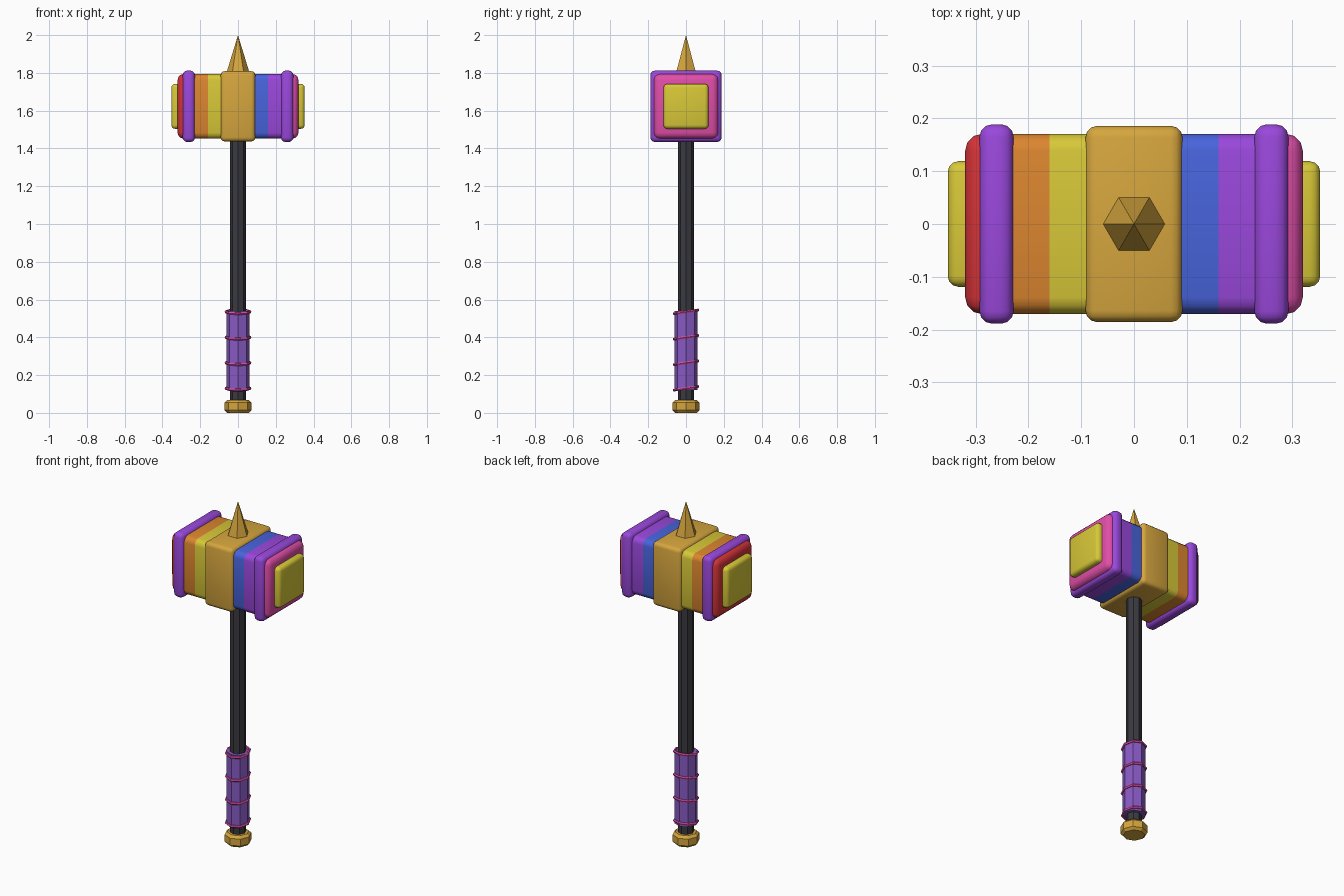
import bpy, bmesh
from math import cos, sin, tau, radians
from mathutils import Matrix

if "Cube" in bpy.data.objects:
    bpy.data.objects.remove(bpy.data.objects["Cube"])


def material(name, srgb):
    # Convert an sRGB hex colour to linear
    ch = [int(srgb[i:i + 2], 16) / 255 for i in (0, 2, 4)]
    col = [c / 12.92 if c < 0.04 else ((c + 0.055) / 1.055) ** 2.4 for c in ch] + [1]
    m = bpy.data.materials.new(name)
    m.use_nodes = True
    m.diffuse_color = col
    m.node_tree.nodes["Principled BSDF"].inputs["Base Color"].default_value = col
    return m


gold = material("gold", "D6A63E")
yellow = material("yellow", "D8C838")
orange = material("orange", "DC862F")
red = material("red", "D63438")
blue = material("blue", "4864DC")
purple = material("purple", "9A48DC")
pink = material("pink", "E04EA8")
charcoal = material("charcoal", "3A3A40")
violet = material("grip violet", "885AC4")

HEAD_Z = 1.623


def finish(name, bm, mats, smooth=False):
    bmesh.ops.recalc_face_normals(bm, faces=bm.faces)
    me = bpy.data.meshes.new(name)
    bm.to_mesh(me)
    bm.free()
    for m in mats:
        me.materials.append(m)
    if smooth:
        me.shade_smooth()
        me.set_sharp_from_angle(angle=radians(40))
    ob = bpy.data.objects.new(name, me)
    bpy.context.collection.objects.link(ob)
    return ob


def rounded_box(x0, x1, half, bevel):
    # Square block along x, rounded on every edge
    bm = bmesh.new()
    place = Matrix.Translation(((x0 + x1) / 2, 0, HEAD_Z))
    size = Matrix.Diagonal((x1 - x0, half * 2, half * 2, 1))
    bmesh.ops.create_cube(bm, size=1, matrix=place @ size)
    bmesh.ops.bevel(bm, geom=bm.edges[:], offset=bevel, segments=3,
                    profile=0.5, affect='EDGES')
    return bm


def prism(name, sides, rings, mat):
    # Stack of polygon rings given as (radius, height); radius 0 makes a tip
    bm = bmesh.new()
    loops = []
    for r, z in rings:
        n = sides if r else 1
        loops.append([bm.verts.new((r * cos(tau * i / sides), r * sin(tau * i / sides), z))
                      for i in range(n)])
    for a, b in zip(loops, loops[1:]):
        for i in range(sides):
            j = (i + 1) % sides
            bm.faces.new([a[i], a[j], b[0]] if len(b) == 1 else [a[i], a[j], b[j], b[i]])
    for end in (loops[0], loops[-1]):
        if len(end) > 1:
            bm.faces.new(end)
    return finish(name, bm, [mat])


# Hammer head core, cut into colour bands along x
bands = [red, orange, yellow, blue, purple, pink]
cuts = [-0.23, -0.16, 0, 0.16, 0.26]
core = rounded_box(-0.32, 0.32, 0.171, 0.032)
for x in cuts:
    bmesh.ops.bisect_plane(core, geom=core.verts[:] + core.edges[:] + core.faces[:],
                           plane_co=(x, 0, 0), plane_no=(1, 0, 0))
for f in core.faces:
    f.material_index = sum(f.calc_center_median().x > x for x in cuts)
finish("head_core", core, bands, True)

# Gold centre block, end collars and striking faces
finish("centre_block", rounded_box(-0.092, 0.092, 0.186, 0.022), [gold], True)
for side, s in (("left", 1), ("right", -1)):
    for part, a, b, half, bevel, mat in (("collar", 0.228, 0.293, 0.189, 0.024, purple),
                                         ("striking_face", 0.28, 0.353, 0.119, 0.02, yellow)):
        x0, x1 = sorted((s * a, s * b))
        finish(f"{side}_{part}", rounded_box(x0, x1, half, bevel), [mat], True)

# Top spike, handle, grip and pommel
prism("top_spike", 6, [(0.061, 1.8), (0, 2)], gold)
prism("handle", 8, [(0.043, 0.03), (0.043, 1.5)], charcoal)
prism("grip", 8, [(0.062, 0.12), (0.062, 0.54)], violet)
prism("pommel", 8, [(0.058, 0), (0.072, 0.014), (0.072, 0.054), (0.058, 0.068)], gold)

# Tilted wrap rings around the grip
for i in range(4):
    bpy.ops.mesh.primitive_torus_add(major_segments=8, minor_segments=6,
                                     major_radius=0.063, minor_radius=0.008,
                                     location=(0, 0, 0.13 + i * 0.135),
                                     rotation=(0.15, 0, 0))
    ring = bpy.context.object
    ring.name = f"grip_ring_{i + 1}"
    ring.data.materials.append(pink)
